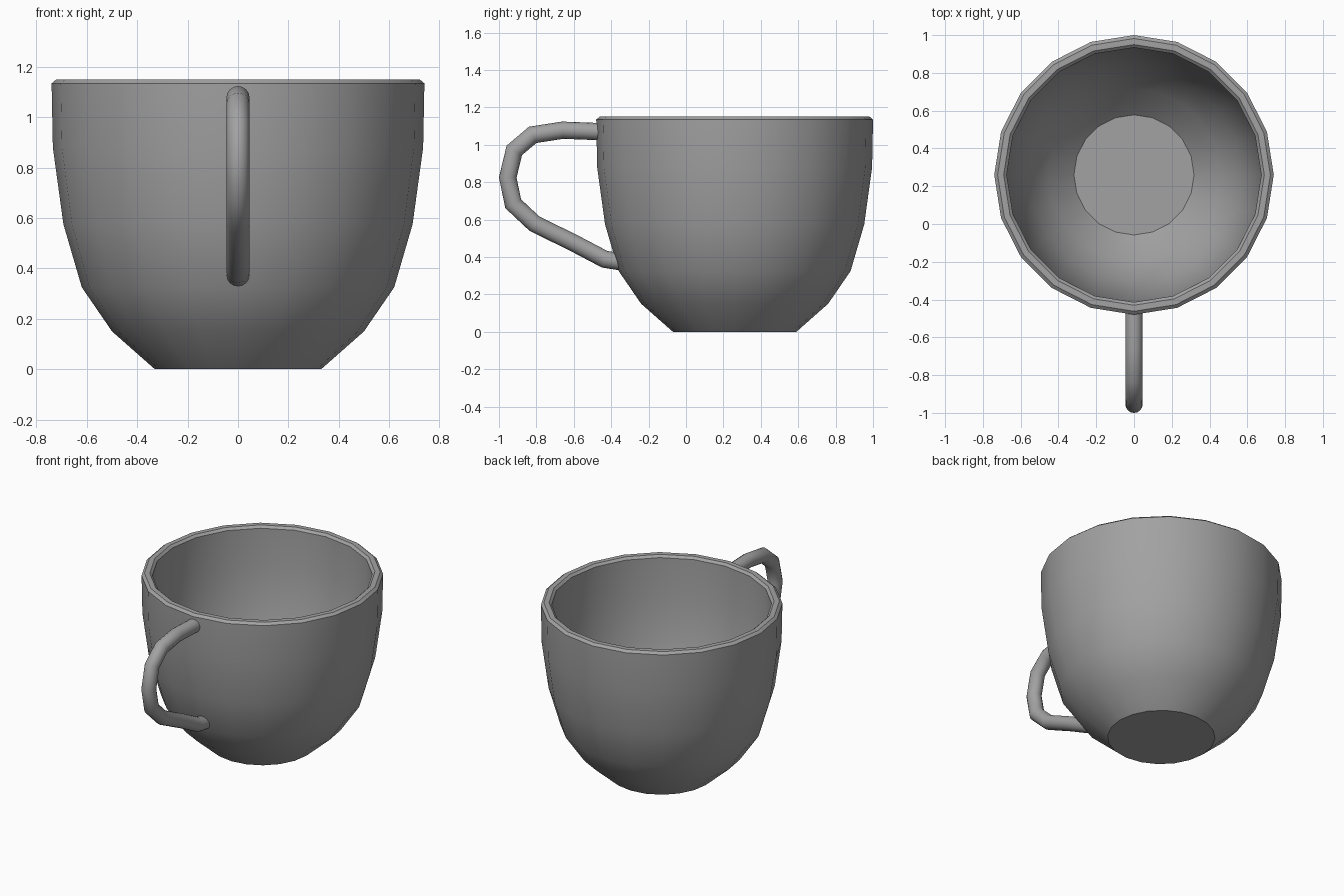
import bpy, bmesh, math
from mathutils import Matrix, Vector

cube = bpy.data.objects.get("Cube")
if cube:
    bpy.data.objects.remove(cube, do_unlink=True)

SIDES = 20
CUP_Y = 0.26
TUBE_SIDES = 16
TUBE_R = 0.046

grey = bpy.data.materials.new("warm_grey_glaze")
grey.use_nodes = True
colour = (0.36, 0.36, 0.36, 1)
grey.diffuse_color = colour
grey.node_tree.nodes["Principled BSDF"].inputs["Base Color"].default_value = colour


def loft(name, rings, smooth_angle):
    """Join equal rings of points with quads, and close both ends."""
    bm = bmesh.new()
    loops = [[bm.verts.new(p) for p in ring] for ring in rings]
    count = len(loops[0])
    for a, b in zip(loops, loops[1:]):
        for i in range(count):
            j = (i + 1) % count
            bm.faces.new((a[i], a[j], b[j], b[i]))
    bm.faces.new(loops[0][::-1])
    bm.faces.new(loops[-1])
    bmesh.ops.recalc_face_normals(bm, faces=bm.faces)
    mesh = bpy.data.meshes.new(name)
    bm.to_mesh(mesh)
    bm.free()
    mesh.materials.append(grey)
    obj = bpy.data.objects.new(name, mesh)
    bpy.context.collection.objects.link(obj)
    bpy.ops.object.select_all(action='DESELECT')
    obj.select_set(True)
    bpy.context.view_layer.objects.active = obj
    bpy.ops.object.shade_smooth_by_angle(angle=math.radians(smooth_angle))
    return obj


# Cup: outside wall, bevelled rim, inside wall down to the floor (radius, height)
outside = [(0.33, 0), (0.5, 0.15), (0.62, 0.325), (0.693, 0.575),
           (0.735, 0.88), (0.74, 1.135), (0.722, 1.15)]
inside = [(0.69, 1.15), (0.674, 1.135), (0.67, 0.885), (0.633, 0.59),
          (0.565, 0.355), (0.455, 0.195), (0.318, 0.065)]
angles = [math.tau * i / SIDES for i in range(SIDES)]
loft("cup", [[(r * math.cos(a), CUP_Y + r * math.sin(a), z) for a in angles]
             for r, z in outside + inside], 32)

# Handle: round tube swept along a bent path (y, z), ends buried in the wall
path = [Vector((0, y, z)) for y, z in (
    (-0.45, 1.07), (-0.66, 1.078), (-0.82, 1.053), (-0.918, 0.97),
    (-0.953, 0.825), (-0.924, 0.685), (-0.81, 0.578), (-0.6, 0.475),
    (-0.435, 0.388), (-0.345, 0.374))]
rings = []
for i, p in enumerate(path):
    before = (p - path[i - 1]).normalized() if i else None
    after = (path[i + 1] - p).normalized() if i + 1 < len(path) else None
    before, after = before or after, after or before
    along = (before + after).normalized()
    # Widen the mitred ring so the tube keeps its thickness around bends
    across = Vector((1, 0, 0)).cross(along) / along.dot(after)
    rings.append([p + TUBE_R * (Vector((math.cos(t), 0, 0)) + across * math.sin(t))
                  for t in (math.tau * k / TUBE_SIDES for k in range(TUBE_SIDES))])
loft("handle", rings, 60)
